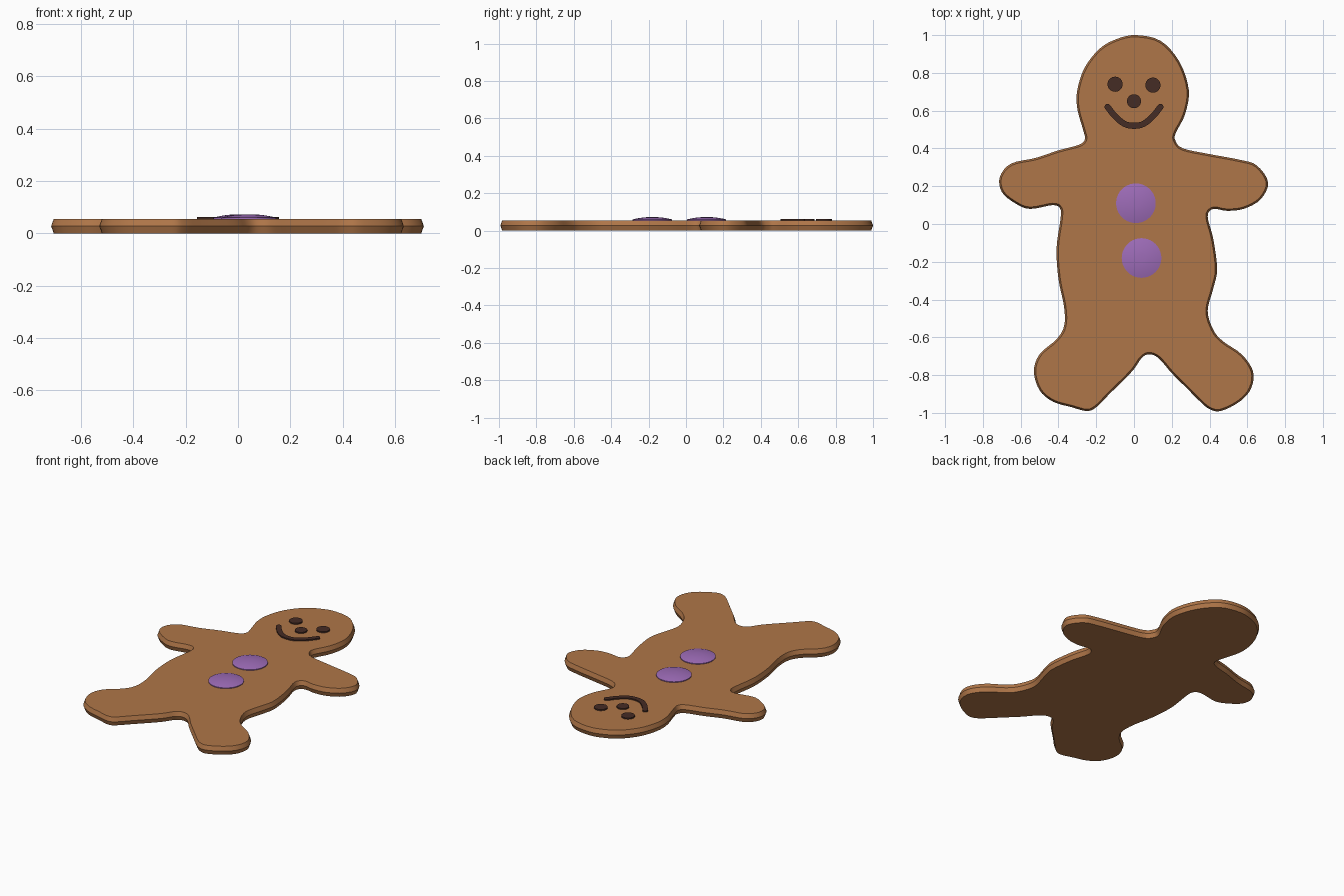
import bpy, bmesh, math
from mathutils import Vector

cube = bpy.data.objects.get("Cube")
if cube:
    bpy.data.objects.remove(cube, do_unlink=True)


def material(name, r, g, b):
    mat = bpy.data.materials.new(name)
    mat.use_nodes = True
    color = (r, g, b, 1)
    mat.diffuse_color = color
    mat.node_tree.nodes["Principled BSDF"].inputs["Base Color"].default_value = color
    return mat


biscuit = material("biscuit brown", .43, .18, .065)
chocolate = material("dark chocolate", .06, .025, .018)
candy = material("candy purple", .34, .15, .48)


def spline(points, closed, steps):
    """Smooth curve running through points given in hundredths."""
    pts = [Vector(p) / 100 for p in points]
    n = len(pts)
    if closed:
        pts = [pts[-1]] + pts + pts[:2]
    else:
        n -= 1
        pts = [2 * pts[0] - pts[1]] + pts + [2 * pts[-1] - pts[-2]]
    result = []
    for i in range(n):
        a, b, c, d = pts[i:i + 4]
        for s in range(steps):
            t = s / steps
            result.append(b + (c - a) * t / 2
                          + (a * 2 - b * 5 + c * 4 - d) * t * t / 2
                          + (b * 3 - a - c * 3 + d) * t ** 3 / 2)
    if not closed:
        result.append(pts[-2])
    return result


def arc(center, radius, start, sweep, steps):
    """Clockwise arc of points."""
    return [center + radius * Vector((math.cos(start - sweep * i / steps),
                                      math.sin(start - sweep * i / steps)))
            for i in range(steps)]


def slab(name, outline, levels, mat):
    """Stack of inset copies of a clockwise outline, closed at both ends."""
    n = len(outline)
    bm = bmesh.new()
    rings = []
    for z, inset in levels:
        ring = []
        for i, p in enumerate(outline):
            t = (outline[(i + 1) % n] - outline[i - 1]).normalized()
            q = p + Vector((t.y, -t.x)) * inset
            ring.append(bm.verts.new((q.x, q.y, z)))
        rings.append(ring)
    for low, high in zip(rings, rings[1:]):
        for i in range(n):
            j = (i + 1) % n
            bm.faces.new((low[i], low[j], high[j], high[i]))
    bm.faces.new(rings[0])
    bm.faces.new(rings[-1])
    bmesh.ops.recalc_face_normals(bm, faces=bm.faces)
    mesh = bpy.data.meshes.new(name)
    bm.to_mesh(mesh)
    bm.free()
    mesh.materials.append(mat)
    obj = bpy.data.objects.new(name, mesh)
    bpy.context.collection.objects.link(obj)
    bpy.ops.object.select_all(action='DESELECT')
    obj.select_set(True)
    bpy.context.view_layer.objects.active = obj
    bpy.ops.object.shade_smooth_by_angle(angle=math.radians(30))
    return obj


# Biscuit outline, clockwise from the top of the head
head_left = [(1, 100), (14, 97), (24, 86), (29, 71), (27, 58), (22, 48), (22, 44), (26, 40)]
arm_left = [(40, 37), (56, 34), (65, 31), (71, 22), (67, 13), (58, 8), (49, 7), (42, 8), (39, 4)]
leg_left = [(42, -8), (44, -24), (42, -34), (39, -46), (42, -56), (47, -62), (57, -69),
            (63, -78), (62, -87), (56, -94), (46, -99), (40, -98), (35, -94), (28, -87), (20, -79),
            (13, -71), (8, -69)]
leg_right = [(4, -71), (-1, -78), (-13, -90), (-20, -97), (-25, -99), (-33, -97), (-43, -94),
             (-50, -88), (-53, -78), (-50, -69), (-41, -61), (-37, -54), (-37, -44), (-40, -29),
             (-41, -13), (-39, 2)]
arm_right = [(-39, 8), (-43, 10), (-55, 8), (-63, 11), (-70, 17), (-71, 25), (-65, 32),
             (-52, 35), (-40, 39)]
head_right = [(-29, 42), (-26, 45), (-27, 50), (-30, 61), (-30, 71), (-26, 83), (-18, 93), (-9, 98)]
outline = spline(head_left + arm_left + leg_left + leg_right + arm_right + head_right, True, 4)
TOP = .055
slab("biscuit_body", outline, [(0, .01), (TOP / 2, 0), (TOP, .01)], biscuit)


# Eyes and nose
FACE = [(TOP - .001, 0), (TOP + .008, 0)]
for name, x, y, r in [("eye_right", -.10, .74, .04), ("eye_left", .10, .735, .04),
                      ("nose", 0, .65, .037)]:
    slab(name, arc(Vector((x, y)), r, 0, math.tau, 32), FACE, chocolate)

# Smile: a stroke of even width with round ends
path = spline([(-14, 62), (-10, 57), (-5, 53), (0, 52), (5, 53), (10, 57), (14, 62)], False, 5)
W = .016
upper, lower = [], []
for i, p in enumerate(path):
    t = (path[min(i + 1, len(path) - 1)] - path[max(i - 1, 0)]).normalized()
    side = Vector((-t.y, t.x)) * W
    upper.append(p + side)
    lower.append(p - side)


def round_end(center, first):
    d = first - center
    return arc(center, W, math.atan2(d.y, d.x), math.pi, 8)


smile = (upper[:-1] + round_end(path[-1], upper[-1])
         + lower[:0:-1] + round_end(path[0], lower[0]))
slab("smile", smile, FACE, chocolate)

# Domed candy buttons
R = .105
dome = [(TOP - .001, 0)]
for i in range(8):
    a = i / 8 * math.pi / 2
    dome.append((TOP + .005 + .013 * (1 - math.cos(a) ** 2), R * (1 - math.cos(a))))
for name, x, y in [("button_upper", .01, .11), ("button_lower", .04, -.18)]:
    slab(name, arc(Vector((x, y)), R, 0, math.tau, 40), dome, candy)
